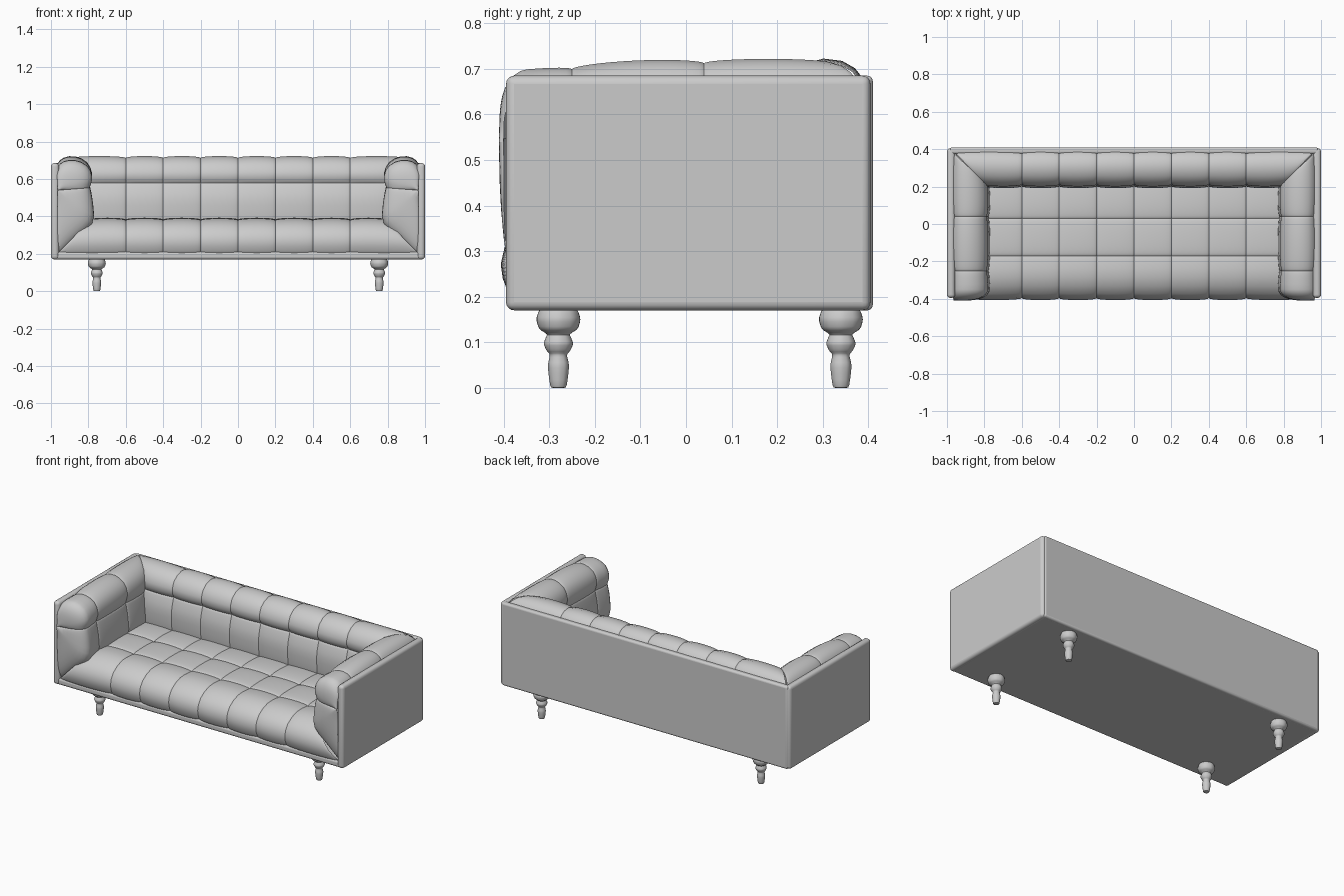
import bpy, bmesh
from math import pi, sin, cos, sqrt, radians
from mathutils import Vector

if "Cube" in bpy.data.objects:
    bpy.data.objects.remove(bpy.data.objects["Cube"])


def finish(obj, mirror=False):
    if mirror:
        obj.modifiers.new("mirror", 'MIRROR').use_axis[0] = True
    bpy.ops.object.select_all(action='DESELECT')
    obj.select_set(True)
    bpy.context.view_layer.objects.active = obj
    bpy.ops.object.shade_smooth_by_angle(angle=radians(40))


def spline(pts, t):
    """Catmull-Rom through a short list of 2D points, t counted in points."""
    i = min(int(t), len(pts) - 2)
    f = t - i
    b, c = Vector(pts[i]), Vector(pts[i + 1])
    a = Vector(pts[i - 1]) if i else 2 * b - c
    d = Vector(pts[i + 2]) if i + 2 < len(pts) else 2 * c - b
    return b + 0.5 * f * (c - a + f * (2 * a - 5 * b + 4 * c - d + f * (3 * (b - c) + d - a)))


def samples(seams, n, open_end=False):
    """Parameters bunched near the seams, each with its puff height 0..1."""
    out = []
    for k in range(len(seams) - 1):
        last = k == len(seams) - 2
        for i in range(n + last):
            t = (1 - cos(pi * i / n)) / 2
            puff = sqrt(max(0, 4 * t * (1 - t)))
            if open_end and last and t > 0.5:
                puff = 1
            out.append((seams[k] + t * (seams[k + 1] - seams[k]), puff))
    return out


def surface(name, pos, us, vs, depth=0.0, n=12, mirror=False, open_end=False):
    """Grid surface that swells outwards between its seams."""
    bm = bmesh.new()
    su, sv = samples(us, n, open_end), samples(vs, n)
    grid = [[bm.verts.new(pos(u, v)) for v, _ in sv] for u, _ in su]
    for i in range(len(su) - 1):
        for j in range(len(sv) - 1):
            bm.faces.new((grid[i][j], grid[i + 1][j], grid[i + 1][j + 1], grid[i][j + 1]))
    bm.normal_update()
    normals = {v: v.normal.copy() for v in bm.verts}
    for i, (_, pu) in enumerate(su):
        for j, (_, pv) in enumerate(sv):
            grid[i][j].co += normals[grid[i][j]] * depth * 0.5 * (pu + pv)
    bmesh.ops.remove_doubles(bm, verts=bm.verts, dist=1e-5)
    mesh = bpy.data.meshes.new(name)
    bm.to_mesh(mesh)
    bm.free()
    obj = bpy.data.objects.new(name, mesh)
    bpy.context.collection.objects.link(obj)
    finish(obj, mirror)


def panel(name, lo, hi, bevel, mirror=False):
    lo, hi = Vector(lo), Vector(hi)
    bpy.ops.mesh.primitive_cube_add(size=1)
    obj = bpy.context.object
    obj.name = name
    for v in obj.data.vertices:
        v.co = Vector((lo[i] + (v.co[i] + 0.5) * (hi[i] - lo[i]) for i in range(3)))
    mod = obj.modifiers.new("bevel", 'BEVEL')
    mod.width, mod.segments = bevel, 4
    finish(obj, mirror)


def spread(u, half):
    """Middle columns stay straight, the outer ones stretch to the mitre."""
    if abs(u) <= 0.6:
        return u
    x = 0.6 + (abs(u) - 0.6) / 0.2 * (half - 0.6)
    return x if u > 0 else -x


# Outer shell
panel("side_panel", (0.957, -0.395, 0.17), (1.0, 0.405, 0.685), 0.018, True)
panel("back_panel", (-0.985, 0.375, 0.17), (0.985, 0.41, 0.685), 0.012)
panel("base", (-0.985, -0.39, 0.17), (0.985, 0.4, 0.212), 0.014)

columns = [-0.8 + 0.2 * i for i in range(9)]

# Seat: profile in (y, z), widening down its front
seat_profile = [(-0.375, 0.205), (-0.388, 0.27), (-0.36, 0.33), (-0.28, 0.37),
                (-0.17, 0.373), (-0.07, 0.373), (0.03, 0.373), (0.12, 0.373), (0.23, 0.37)]


def seat(u, v):
    y, z = spline(seat_profile, v)
    return spread(u, 0.965 - 0.17 * min(1, (z - 0.205) / 0.165)), y, z


surface("seat", seat, columns, [0, 4, 6, 8], 0.02)

# Backrest: profile in (depth from the rear, z), mitred against the arms
back_profile = [(0.17, 0.36), (0.172, 0.42), (0.172, 0.5), (0.158, 0.578), (0.168, 0.62),
                (0.145, 0.675), (0.09, 0.702), (0.035, 0.695), (0.0, 0.66)]


def back(u, v):
    d, z = spline(back_profile, v)
    return spread(u, 0.965 - d), 0.385 - d, z


surface("backrest", back, columns, [0, 3, 8], 0.02)

# Arms: same roll, with the front end closing over towards the outer panel
arm_profile = [(0.0, 0.205), (0.085, 0.29), (0.168, 0.37), (0.172, 0.46), (0.162, 0.56),
               (0.168, 0.62), (0.145, 0.675), (0.09, 0.702), (0.035, 0.695), (0.0, 0.66)]


def arm(u, v):
    d, z = spline(arm_profile, v)
    k = 1
    if u <= 1:
        y = 0.385 - d + u * (0.04 - 0.385 + d)
    elif u <= 2:
        y = 0.04 - 0.29 * (u - 1)
    elif u <= 2.3:
        y = -0.25 - 0.095 * (u - 2) / 0.3
    else:
        a = (u - 2.3) / 0.7 * pi / 2
        k, y = sqrt(max(0, cos(a))), -0.345 - 0.045 * sin(a)
    if y < 0.05 and z > 0.5:
        z -= 0.022 * ((0.05 - y) / 0.4) ** 2 * (z - 0.5) / 0.2
    return 0.965 - d * k, y, 0.54 + (z - 0.54) * k


surface("arm", arm, [0, 1, 2, 3], [0, 4, 9], 0.02, 16, True, True)

# Turned legs
leg_profile = [(0, 0), (0.016, 0.001), (0.021, 0.025), (0.023, 0.05), (0.019, 0.072), (0.026, 0.082),
               (0.032, 0.097), (0.027, 0.112), (0.026, 0.118), (0.042, 0.13),
               (0.048, 0.15), (0.043, 0.168), (0.035, 0.175)]


def add_leg(name, y0):
    def leg(u, v):
        r, z = spline(leg_profile, v)
        return 0.755 + r * cos(u), y0 + r * sin(u), max(z, 0)
    surface(name, leg, [i * pi / 4 for i in range(9)], list(range(13)), 0, 3, True)


add_leg("front_leg", -0.28)
add_leg("back_leg", 0.34)
